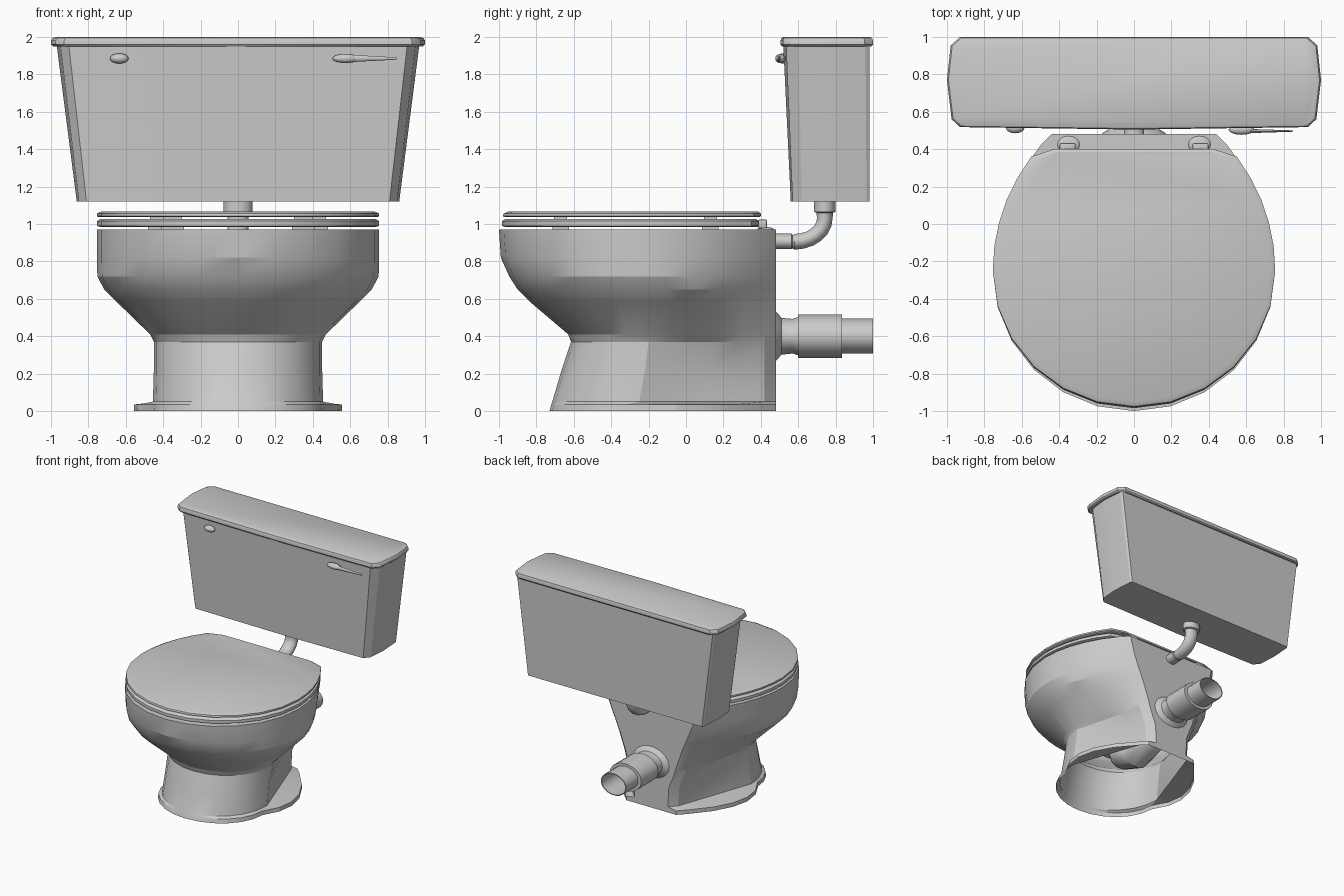
import bpy, bmesh
from math import sin, cos, pi, radians

if "Cube" in bpy.data.objects:
    bpy.data.objects.remove(bpy.data.objects["Cube"])


def finish(name, bm, angle=25):
    bmesh.ops.recalc_face_normals(bm, faces=bm.faces)
    me = bpy.data.meshes.new(name)
    bm.to_mesh(me)
    bm.free()
    ob = bpy.data.objects.new(name, me)
    bpy.context.collection.objects.link(ob)
    bpy.ops.object.select_all(action='DESELECT')
    ob.select_set(True)
    bpy.context.view_layer.objects.active = ob
    bpy.ops.object.shade_smooth_by_angle(angle=radians(angle))
    return ob


def loft(name, rings, cap0=True, cap1=True, loop=False, angle=25):
    """Skin a stack of equal-length rings."""
    bm = bmesh.new()
    vs = [[bm.verts.new(p) for p in r] for r in rings]
    pairs = list(zip(vs, vs[1:])) + ([(vs[-1], vs[0])] if loop else [])
    n = len(vs[0])
    for a, b in pairs:
        for i in range(n):
            j = (i + 1) % n
            bm.faces.new((a[i], a[j], b[j], b[i]))
    if cap0 and not loop:
        bm.faces.new(vs[0])
    if cap1 and not loop:
        bm.faces.new(vs[-1])
    return finish(name, bm, angle)


def mirror_ring(half, z):
    full = half + [(-x, y) for x, y in reversed(half) if x > 1e-6]
    return [(x, y, z) for x, y in full]


def ring(z, yf, hw, yw, bw, cx=None, yc=.1, yb=.48, dx=.06, dy=.06):
    """Bowl outline: round front, curved sides, flat chamfered back."""
    half = [(hw * sin(i * pi / 12), yw - (yw - yf) * cos(i * pi / 12)) for i in range(7)]
    cx = hw if cx is None else cx
    for i in range(1, 6):
        t = i / 5
        a, b, c = (1 - t) ** 2, 2 * t * (1 - t), t * t
        half.append((a * hw + b * cx + c * bw, a * yw + b * yc + c * (yb - dy)))
    half.append((bw - dx, yb))
    return mirror_ring(half, z)


def tube(name, path, n=14, cap0=True, cap1=True):
    """Sweep an oval along (y, z, heading, radius) stations in the middle plane."""
    rings = []
    for y, z, a, r in path:
        rings.append([(1.3 * r * cos(k * 2 * pi / n),
                       y - sin(a) * r * sin(k * 2 * pi / n),
                       z + cos(a) * r * sin(k * 2 * pi / n)) for k in range(n)])
    return loft(name, rings, cap0, cap1, angle=35)


def block(name, c, s, bevel=0):
    bm = bmesh.new()
    bmesh.ops.create_cube(bm, size=1)
    for v in bm.verts:
        v.co = [c[i] + v.co[i] * s[i] for i in range(3)]
    if bevel:
        bmesh.ops.bevel(bm, geom=bm.edges[:], offset=bevel, segments=2, affect='EDGES', profile=.5)
    return finish(name, bm)


def ellipsoid(name, c, s):
    bm = bmesh.new()
    bmesh.ops.create_uvsphere(bm, u_segments=16, v_segments=8, radius=1)
    for v in bm.verts:
        v.co = [c[i] + v.co[i] * s[i] for i in range(3)]
    return finish(name, bm, 60)


# Bowl and pedestal, from the open floor flange up over the rim and into the basin
loft("bowl", [
    ring(0, -.73, .465, -.33, .30, .71, .0),
    ring(.035, -.72, .462, -.33, .30, .71, .0),
    ring(.05, -.715, .455, -.25, .22, .36, .02),
    ring(.22, -.665, .45, -.22, .23, .33, .03),
    ring(.37, -.615, .45, -.2, .29, .38, .05),
    ring(.41, -.63, .47, -.2, .30, .44, .1),
    ring(.58, -.83, .645, -.2, .36, .6, .1),
    ring(.65, -.90, .715, -.23, .39),
    ring(.72, -.945, .752, -.25, .42),
    ring(.82, -.99, .755, -.25, .46),
    ring(.97, -1, .755, -.25, .50),
    ring(.97, -.84, .58, -.27, .2, yb=.2),
    ring(.85, -.84, .58, -.27, .2, yb=.2),
    ring(.6, -.68, .43, -.25, .16, yb=.12),
    ring(.42, -.45, .26, -.2, .12, yb=.04),
    ring(.34, -.36, .18, -.2, .1, yb=.0),
], cap0=False, angle=20)

# Waste trap hidden inside the pedestal
tube("trap", [(-.18, .38, -pi / 2, .11), (-.12, .24, -pi / 4, .11), (.02, .18, 0, .1),
              (.2, .24, pi / 6, .1), (.34, .36, pi / 6, .1), (.47, .4, 0, .1)])

# Seat ring and lid
kw = dict(dx=.12, dy=.04, yc=.08)
loft("seat", [
    ring(.985, -.97, .74, -.25, .54, yb=.385, **kw),
    ring(.99, -.985, .755, -.25, .55, yb=.39, **kw),
    ring(1.015, -.985, .755, -.25, .55, yb=.39, **kw),
    ring(1.027, -.965, .735, -.25, .53, yb=.375, **kw),
    ring(1.027, -.79, .53, -.27, .26, yb=.18, **kw),
    ring(.985, -.79, .53, -.27, .26, yb=.18, **kw)], loop=True)
loft("lid", [
    ring(1.037, -.965, .745, -.25, .54, yb=.395, **kw),
    ring(1.042, -.98, .755, -.25, .55, yb=.40, **kw),
    ring(1.056, -.975, .755, -.25, .55, yb=.40, **kw),
    ring(1.067, -.95, .73, -.25, .53, yb=.385, **kw)])

# Rubber pads and hinges, one pair each
for s, side in ((-1, "left"), (1, "right")):
    for tag, x, y in (("front", .35, -.67), ("back", .42, .13)):
        block(f"seat_pad_{tag}_{side}", (s * x, y, .978), (.12, .09, .02))
        block(f"lid_pad_{tag}_{side}", (s * x, y, 1.032), (.1, .07, .014))
    ellipsoid(f"hinge_base_{side}", (s * .35, .425, .97), (.06, .045, .014))
    block(f"hinge_{side}", (s * .355, .41, 1.0), (.085, .045, .05), .008)

# Cistern body, tapering downward
body_top = [(0, .52), (.905, .535), (.95, .6), (.97, .77), (.955, .96), (.945, .98)]
body_low = [(0, .56), (.81, .57), (.85, .62), (.862, .77), (.85, .965), (.84, .98)]
loft("cistern", [mirror_ring(body_low, 1.12), mirror_ring(body_top, 1.96)])

# Cistern lid with a softened edge
cover = [(0, .505), (.93, .518), (.975, .56), (1, .77), (.98, .955), (.93, 1.0)]


def cover_ring(k, z):
    return mirror_ring([(x * (1 - k), .76 + (y - .76) * (1 - 2.5 * k)) for x, y in cover], z)


loft("cistern_lid", [cover_ring(.012, 1.95), cover_ring(0, 1.96), cover_ring(0, 1.98),
                     cover_ring(.008, 1.994), cover_ring(.025, 2.0)], angle=35)

# Flush handle and button on the cistern front
ellipsoid("button", (-.635, .515, 1.885), (.05, .03, .027))
ellipsoid("handle_hub", (.575, .505, 1.885), (.07, .028, .025))
bm = bmesh.new()
bmesh.ops.create_cone(bm, cap_ends=True, segments=8, radius1=.02, radius2=.006, depth=.26)
for v in bm.verts:
    v.co = (.72 + v.co.z, .497 + v.co.y * .6, 1.885 + v.co.x)
finish("handle_lever", bm, 50)

# Flush pipe from cistern to bowl
bend = [(.58 + .162 * cos(t), 1.03 - .125 * sin(t), -pi / 2 - t, .043)
        for t in [i * pi / 12 for i in range(7)]]
tube("flush_pipe", [(.742, 1.13, -pi / 2, .06), (.742, 1.065, -pi / 2, .06),
                    (.742, 1.06, -pi / 2, .045)] + bend +
     [(.57, .905, -pi, .036), (.565, .907, -pi, .042), (.47, .907, -pi, .042)])

# Outlet spigot, coupling sleeve and hollow pipe end
tube("outlet", [(y, .4, 0, r) for y, r in (
    (.475, .14), (.49, .125), (.51, .1), (.57, .094), (.6, .104), (.6, .118), (.835, .118),
    (.835, .095), (1.0, .095), (1.0, .088), (.65, .088))], n=18)
